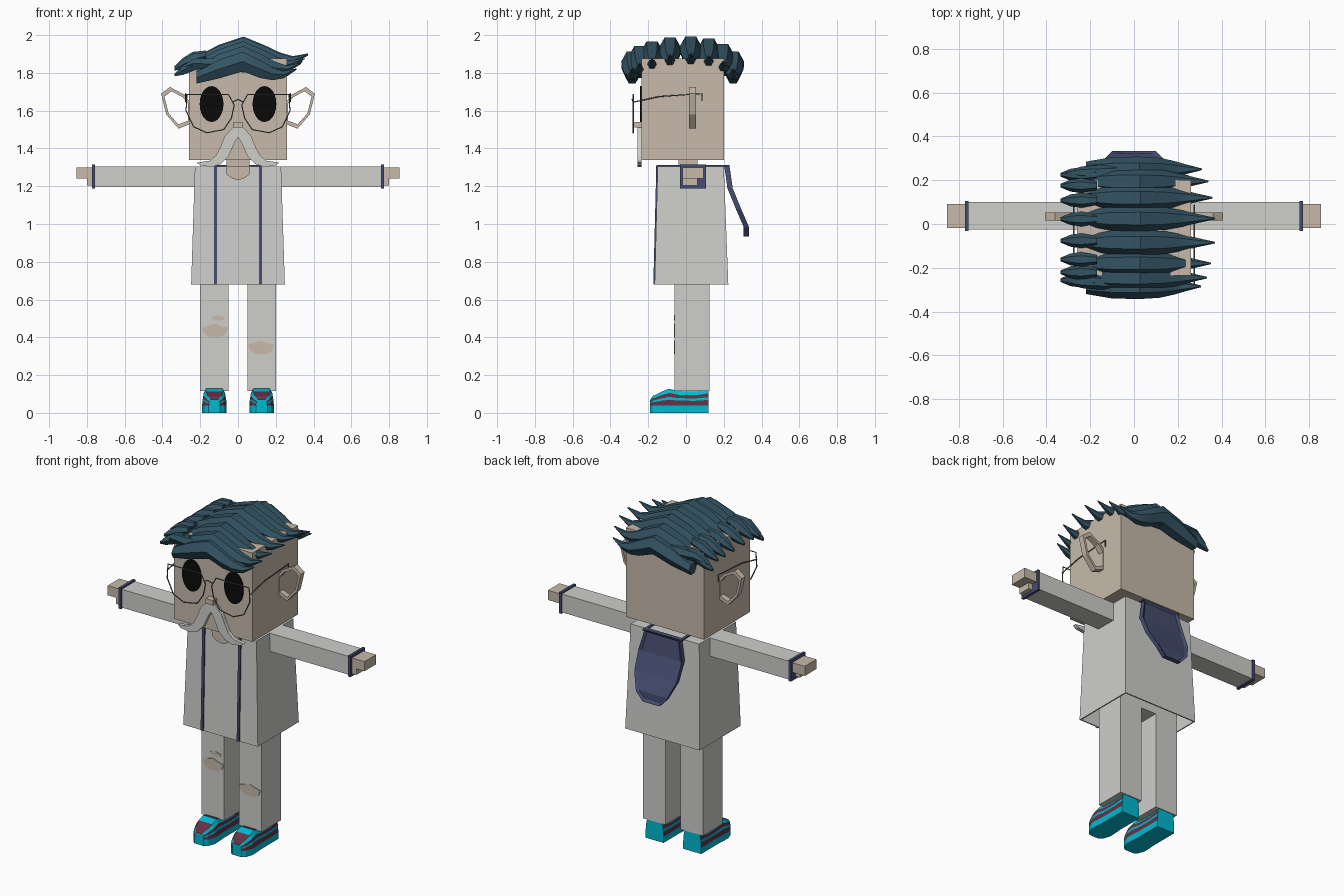
import bpy, bmesh, math

old = bpy.data.objects.get("Cube")
if old:
    bpy.data.objects.remove(old)


def material(name, rgb):
    m = bpy.data.materials.new(name)
    m.use_nodes = True
    m.diffuse_color = (*rgb, 1)
    m.node_tree.nodes["Principled BSDF"].inputs["Base Color"].default_value = (*rgb, 1)
    return m


CLOTH = material("pale grey cloth", (.62, .62, .60))
SKIN = material("skin", (.57, .49, .40))
HAIR = material("teal hair", (.033, .088, .125))
NAVY = material("navy trim", (.06, .075, .16))
BLACK = material("black", (.003, .003, .003))
CYAN = material("cyan shoe", (.0, .49, .64))
MAROON = material("maroon shoe", (.13, .03, .06))
WIRE = material("grey wire", (.16, .15, .14))


def finish(name, bm, *mats):
    bmesh.ops.recalc_face_normals(bm, faces=bm.faces)
    me = bpy.data.meshes.new(name)
    bm.to_mesh(me)
    bm.free()
    ob = bpy.data.objects.new(name, me)
    bpy.context.collection.objects.link(ob)
    for m in mats:
        me.materials.append(m)
    return ob


def loft(bm, rings, caps=(True, True)):
    """Skin a list of closed rings; returns the faces row by row."""
    rows = [[bm.verts.new(p) for p in r] for r in rings]
    n = len(rows[0])
    out = [[bm.faces.new((a[i], a[(i + 1) % n], b[(i + 1) % n], b[i])) for i in range(n)]
           for a, b in zip(rows, rows[1:])]
    if caps[0]:
        bm.faces.new(rows[0][::-1])
    if caps[1]:
        bm.faces.new(rows[-1])
    return out


def rect(x0, x1, y0, y1, z):
    return [(x0, y0, z), (x1, y0, z), (x1, y1, z), (x0, y1, z)]


def taper(name, mat, low, high, caps=(True, True)):
    bm = bmesh.new()
    loft(bm, [rect(*low), rect(*high)], caps)
    return finish(name, bm, mat)


def box(name, mat, x0, x1, y0, y1, z0, z1):
    return taper(name, mat, (x0, x1, y0, y1, z0), (x0, x1, y0, y1, z1))


def plate(name, mat, pts, y0, y1):
    """Outline in x and z, extruded along y."""
    bm = bmesh.new()
    loft(bm, [[(x, y, z) for x, z in pts] for y in (y0, y1)])
    return finish(name, bm, mat)


def wire(name, mat, pts, r, cyclic=False):
    cu = bpy.data.curves.new(name, "CURVE")
    cu.dimensions = "3D"
    cu.bevel_depth = r
    cu.bevel_resolution = 1
    sp = cu.splines.new("POLY")
    sp.points.add(len(pts) - 1)
    for p, co in zip(sp.points, pts):
        p.co = (*co, 1)
    sp.use_cyclic_u = cyclic
    cu.materials.append(mat)
    ob = bpy.data.objects.new(name, cu)
    bpy.context.collection.objects.link(ob)


def sided(s, a, b):
    return sorted((s * a, s * b))


# Head, neck and open-bottomed coat
box("head", SKIN, -.26, .26, -.235, .2, 1.34, 1.875)
box("neck", SKIN, -.06, .06, -.04, .06, 1.28, 1.35)
coat = taper("coat", CLOTH, (-.248, .248, -.166, .224, .68), (-.228, .228, -.15, .2, 1.305),
             (False, True))
wall = coat.modifiers.new("wall", "SOLIDIFY")
wall.thickness = .01
wall.offset = -1
box("hips", CLOTH, -.2, .2, -.06, .125, .7, .85)
plate("neckline", SKIN, [(-.065, 1.306), (-.06, 1.262), (-.03, 1.24), (0, 1.234),
                         (.03, 1.24), (.06, 1.262), (.065, 1.306)], -.16, -.151)
box("nose", SKIN, -.025, .025, -.272, -.235, 1.51, 1.54)

# Shoe: stations run from toe to heel as y, half width, top height
STATIONS = [(-.19, .03, .07), (-.175, .05, .09), (-.13, .065, .112), (-.09, .063, .128),
            (-.04, .06, .115), (.05, .06, .112), (.12, .06, .125)]


def shoe(name, cx):
    bm = bmesh.new()
    rings = []
    for y, w, top in STATIONS:
        side = [(w, 0), (w, .038)]
        side += [(w * k, .038 + (top - .038) * f)
                 for f, k in ((.35, .97), (.52, .94), (.75, .9), (1, .7))]
        rings.append([(cx + x, y, z) for x, z in side] +
                     [(cx - x, y, z) for x, z in reversed(side)])
    rows = loft(bm, rings)
    bands = (0, 1, 0, 1, 0)
    for j, row in enumerate(rows):
        for i, f in enumerate(row):
            if i == 5:      # lid with lace stripes
                f.material_index = (1, 1, 0, 1, 0, 0)[j]
            elif i < 11:
                f.material_index = bands[i if i < 5 else 10 - i]
    bm.faces.ensure_lookup_table()
    finish(name, bm, CYAN, MAROON)


# Paired parts
for s, side in ((1, "left"), (-1, "right")):
    def nm(part):
        return side + "_" + part

    box(nm("arm"), CLOTH, *sided(s, .2, .765), -.025, .1, 1.195, 1.305)
    box(nm("cuff"), NAVY, *sided(s, .756, .772), -.033, .105, 1.188, 1.314)
    box(nm("hand"), SKIN, *sided(s, .76, .855), -.018, .092, 1.24, 1.298)
    box(nm("thumb"), SKIN, *sided(s, .76, .8), -.018, .06, 1.203, 1.24)
    box(nm("leg"), CLOTH, *sided(s, .05, .2), -.06, .125, .115, .8)
    shoe(nm("shoe"), s * .125)

    # Eye disc
    plate(nm("eye"), BLACK, [(s * .14 + .063 * math.cos(a), 1.635 + .095 * math.sin(a))
                             for a in (k * math.tau / 24 for k in range(24))], -.243, -.235)

    # Ear: an open polygonal band
    outer = [(.25, 1.64), (.285, 1.685), (.36, 1.725), (.407, 1.69), (.38, 1.58),
             (.315, 1.505), (.25, 1.53)]
    inner = [(.32 + (x - .32) * .8, 1.615 + (z - 1.615) * .8) for x, z in outer]
    bm = bmesh.new()
    band = [[(s * p[0], y, p[1]), (s * q[0], y, q[1])] + [(s * q[0], y + .035, q[1]),
            (s * p[0], y + .035, p[1])] for y in (.017,) for p, q in zip(outer, inner)]
    loft(bm, band + band[:1], (False, False))
    bmesh.ops.remove_doubles(bm, verts=bm.verts, dist=.0001)
    finish(nm("ear"), bm, SKIN)

    # Glasses lens rim and temple
    rim = [(.05, 1.685), (.27, 1.685), (.275, 1.6), (.235, 1.515), (.165, 1.483),
           (.075, 1.5), (.035, 1.56), (.02, 1.63)]
    wire(nm("lens_rim"), WIRE, [(s * x, -.28, z) for x, z in rim], .0035, True)
    wire(nm("temple"), WIRE, [(s * .276, y, z) for y, z in
                              ((-.28, 1.645), (-.14, 1.675), (.085, 1.69), (.085, 1.65))], .0035)

    # Moustache half
    lip = [(0, 1.52), (.032, 1.508), (.07, 1.465), (.092, 1.41), (.115, 1.365), (.15, 1.335),
           (.218, 1.325), (.2, 1.31), (.14, 1.302), (.09, 1.318), (.05, 1.36), (.018, 1.43),
           (0, 1.46)]
    plate(nm("moustache"), CLOTH, [(s * x, z) for x, z in lip], -.258, -.236)

    # Navy strap down the front and over the shoulder
    x0, x1 = s * .12 - .008, s * .12 + .008
    taper(nm("strap_front"), NAVY, (x0, x1, -.173, -.164, .68), (x0, x1, -.157, -.148, 1.312))
    box(nm("strap_top"), NAVY, x0, x1, -.157, .23, 1.303, 1.312)

wire("glasses_bridge", WIRE, [(-.03, -.28, 1.645), (0, -.285, 1.66), (.03, -.28, 1.645)], .0035)

# Ripped knees
for name, cx, cz, w, h in (("right_knee_tear", -.122, .437, .07, .036),
                           ("right_small_tear", -.105, .503, .036, .014),
                           ("left_knee_tear", .122, .347, .07, .036)):
    plate(name, SKIN, [(cx + w * u, cz + h * v) for u, v in
                       ((-1, .4), (-.85, -.4), (-.4, -1), (.45, -1), (.85, -.5), (1, .4),
                        (.5, .6), (0, 1), (-.5, .7))], -.064, -.058)

# Hood hanging down the back, with a raised rim
bm = bmesh.new()
rings = [rect(-w, w, y - .028, y, z) for z, y, w in
         ((1.312, .23, .115), (1.19, .247, .145), (1.08, .292, .14), (.985, .333, .1),
          (.935, .333, .055))]
rows = loft(bm, rings)
bmesh.ops.recalc_face_normals(bm, faces=bm.faces)
bmesh.ops.inset_region(bm, faces=[r[2] for r in rows], thickness=.016, depth=-.01)
finish("hood", bm, NAVY)


# Hair: six-sided locks swept across the head
def lock(name, y, path, width, height):
    bm = bmesh.new()
    loft(bm, [[(x, y + width * k * math.cos(a), z + height * k * math.sin(a))
               for a in (i * math.tau / 6 for i in range(6))] for x, z, k in path])
    ob = finish(name, bm, HAIR)
    bpy.context.view_layer.objects.active = ob
    bpy.ops.object.select_all(action="DESELECT")
    ob.select_set(True)
    bpy.ops.object.shade_smooth_by_angle(angle=math.radians(35))


SWEEP = [(-.22, -.085, .6), (-.1, -.04, .95), (.03, 0, 1), (.14, -.04, .9), (.22, -.065, .65),
         (.29, -.07, .36), (.37, -.04, .06)]
LOCKS = [(-.285, 1.86, .83), (-.245, 1.89, .9), (-.18, 1.915, .95), (-.085, 1.935, 1),
         (.025, 1.94, 1), (.12, 1.93, .97), (.195, 1.9, .92), (.25, 1.86, .84)]
for i, (y, z, reach) in enumerate(LOCKS):
    lock(f"hair_lock_{i + 1}", y, [(x * reach if x > 0 else x, z + dz, k) for x, dz, k in SWEEP],
         .058, .06)
    # Short tuft on the parting side
    t = min(z, 1.9)
    lock(f"hair_tuft_{i + 1}", y * .9, [(-.17, t, .6), (-.24, t - .02, 1), (-.29, t - .045, .8),
                                        (-.335, t - .07, .25)], .034, .036)

# Low locks along the forehead and the nape
for name, y in (("fringe", -.265), ("nape_lock", .235)):
    lock(name, y, [(-.31, 1.82, .1), (-.24, 1.85, .7), (-.08, 1.845, 1), (.06, 1.835, 1),
                   (.15, 1.82, .7), (.21, 1.785, .1)], .04, .04)
